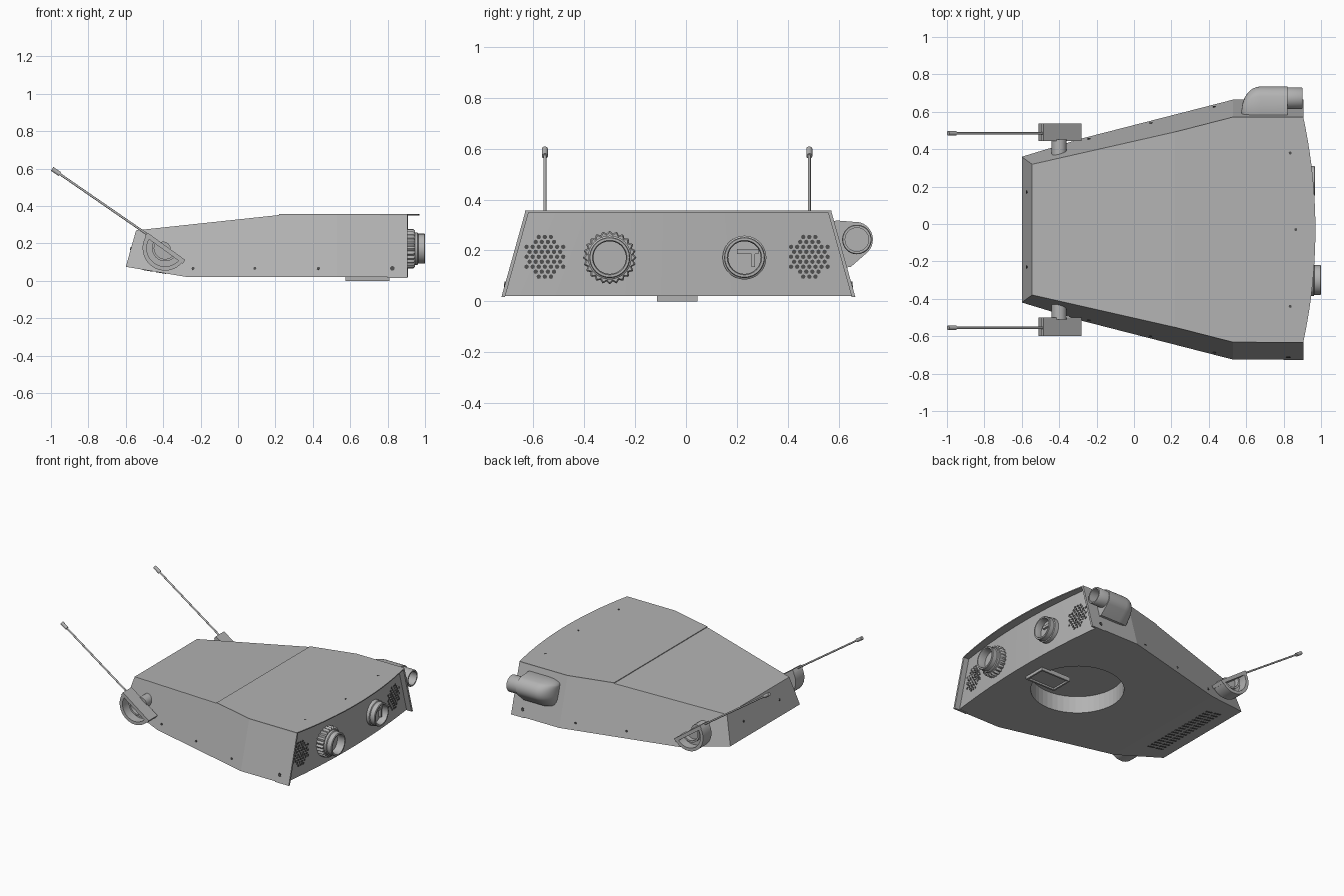
import bpy, bmesh, math
from mathutils import Vector

if "Cube" in bpy.data.objects:
    bpy.data.objects.remove(bpy.data.objects["Cube"])

MID = -0.03  # centre line of the body in y


def material(name, v):
    m = bpy.data.materials.new(name)
    m.use_nodes = True
    m.diffuse_color = (v, v, v, 1)
    m.node_tree.nodes["Principled BSDF"].inputs["Base Color"].default_value = (v, v, v, 1)
    return m


GREY = material("grey metal", 0.45)
DARK = material("dark opening", 0.08)


def finish(bm, name, mat=GREY, smooth=False):
    bmesh.ops.recalc_face_normals(bm, faces=bm.faces)
    me = bpy.data.meshes.new(name)
    bm.to_mesh(me)
    bm.free()
    ob = bpy.data.objects.new(name, me)
    bpy.context.collection.objects.link(ob)
    me.materials.append(mat)
    bpy.ops.object.select_all(action='DESELECT')
    ob.select_set(True)
    bpy.context.view_layer.objects.active = ob
    if smooth:
        bpy.ops.object.shade_smooth_by_angle(angle=math.radians(35))
    return ob


def prism(bm, points, offset):
    """Closed polygon extruded along an offset."""
    f = bm.faces.new([bm.verts.new(p) for p in points])
    new = bmesh.ops.extrude_face_region(bm, geom=[f])["geom"]
    bmesh.ops.translate(bm, vec=offset, verts=[g for g in new if isinstance(g, bmesh.types.BMVert)])


def rod(bm, p, q, r, n=24):
    p, q = Vector(p), Vector(q)
    d = q - p
    mat = d.to_track_quat('Z', 'Y').to_matrix().to_4x4()
    mat.translation = (p + q) / 2
    bmesh.ops.create_cone(bm, cap_ends=True, segments=n, radius1=r, radius2=r, depth=d.length, matrix=mat)


def box(bm, lo, hi):
    prism(bm, [(lo[0], lo[1], lo[2]), (hi[0], lo[1], lo[2]), (hi[0], hi[1], lo[2]), (lo[0], hi[1], lo[2])],
          (0, 0, hi[2] - lo[2]))


def revolve(bm, profile, y, z, n=48, wave=0):
    """Spin (radius, x) points around an axis along x; wave adds scallops."""
    rings = []
    for r, x in profile:
        ring = []
        for i in range(n):
            a = math.tau * i / n
            s = r + wave * math.cos(24 * a)
            ring.append(bm.verts.new((x, y + s * math.cos(a), z + s * math.sin(a))))
        rings.append(ring)
    for a, b in zip(rings, rings[1:]):
        for i in range(n):
            bm.faces.new((a[i], a[(i + 1) % n], b[(i + 1) % n], b[i]))
    bm.faces.new(rings[0])
    bm.faces.new(rings[-1])


def half(x, z):
    """Half width of the tapered body."""
    return 0.695 - max(0, 0.53 - x) * 0.2566 - 0.28 * (z - 0.02)


def bow(x, rise, z, steps=20):
    """Points of a bowed front edge, from right to left."""
    us = [2 * i / steps - 1 for i in range(steps + 1)]
    return [(x + rise * (1 - u * u), MID + u * half(x, z), z) for u in us]


# Body: convex wedge with a bowed front
bm = bmesh.new()
pts = bow(0.865, 0.045, 0.02) + bow(0.865, 0.045, 0.352)
for x, z in [(-0.545, 0.27), (-0.6, 0.075), (-0.27, 0.02), (0.53, 0.02), (0.53, 0.352), (0.22, 0.352)]:
    pts += [(x, MID + s * half(x, z), z) for s in (-1, 1)]
bmesh.ops.convex_hull(bm, input=[bm.verts.new(p) for p in pts])
bmesh.ops.dissolve_limit(bm, angle_limit=math.radians(1), verts=bm.verts, edges=bm.edges)
body = finish(bm, "body")

# Round recess in the underside
bm = bmesh.new()
rod(bm, (0.45, MID, -0.1), (0.45, MID, 0.14), 0.3, 48)
cutter = finish(bm, "recess_cutter")
cutter.hide_render = True
bpy.context.view_layer.objects.active = body
mod = body.modifiers.new("recess", 'BOOLEAN')
mod.object = cutter
mod.solver = 'EXACT'
bpy.ops.object.modifier_apply(modifier="recess")
bpy.data.objects.remove(cutter)

# Lid with bowed visor
bm = bmesh.new()
h = half(0.53, 0.352)
prism(bm, bow(0.905, 0.065, 0.35) + [(0.53, MID + h, 0.35), (0.22, MID + half(0.22, 0.352), 0.35),
      (0.22, MID - half(0.22, 0.352), 0.35), (0.53, MID - h, 0.35)], (0, 0, 0.007))
finish(bm, "lid")

# Side lips that frame the front
bm = bmesh.new()
for s in (-1, 1):
    prism(bm, [(x, MID + s * half(x, z), z) for x, z in [(0.8, 0.016), (0.906, 0.016), (0.906, 0.352), (0.8, 0.352)]],
          (0, -s * 0.014, 0))
finish(bm, "side_lips")

# Speaker grilles: hexagonal field of holes
bm = bmesh.new()
for cy in (-0.555, 0.485):
    for row in range(-4, 5):
        for col in range(-4, 5):
            y, z = (col + 0.5 * (row % 2)) * 0.024, row * 0.0195
            if math.hypot(y, z) < 0.083:
                u = (cy + y - MID) / half(0.865, 0.175 + z)
                x = 0.865 + 0.045 * (1 - u * u)
                rod(bm, (x - 0.004, cy + y, 0.175 + z), (x + 0.002, cy + y, 0.175 + z), 0.0088, 8)
finish(bm, "speaker_holes", DARK)

# Front lenses: open tubes, the right one with a scalloped ring
for name, y, end in (("right_lens", -0.3, 1.0), ("left_lens", 0.23, 0.968)):
    bm = bmesh.new()
    revolve(bm, [(0.086, 0.88), (0.086, end - 0.04), (0.08, end - 0.036), (0.08, end - 0.004), (0.077, end),
                 (0.068, end), (0.064, end - 0.012), (0.064, 0.92)], y, 0.172)
    finish(bm, name, smooth=True)
    bm = bmesh.new()
    box(bm, (0.915, y - 0.03, 0.187), (0.935, y + 0.055, 0.205))
    box(bm, (0.915, y + 0.028, 0.135), (0.94, y + 0.042, 0.2))
    finish(bm, name + "_shutter")
bm = bmesh.new()
revolve(bm, [(0.092, 0.885), (0.1, 0.895), (0.1, 0.938), (0.093, 0.945)], -0.3, 0.172, 144, 0.005)
finish(bm, "scalloped_ring", smooth=True)

# Side lamp: rounded housing on the left wall with a forward tube
bm = bmesh.new()
cy, cz, r = 0.665, 0.243, 0.07
outline = [(0.56, 0.305), (0.59, 0.318)]
outline += [(cy + r * math.cos(math.radians(a)), cz + r * math.sin(math.radians(a))) for a in range(75, -46, -12)]
outline += [(0.648, 0.135), (0.6, 0.13)]
rings = []
for i in range(9):
    t = i / 8 * math.pi / 2
    k = 0.12 + 0.88 * math.sin(t)
    x = 0.675 - 0.1 * math.cos(t)
    rings.append([bm.verts.new((x, 0.585 + (y - 0.585) * k, 0.225 + (z - 0.225) * (0.6 + 0.4 * k))) for y, z in outline])
rings.append([bm.verts.new((0.82, y, z)) for y, z in outline])
for a, b in zip(rings, rings[1:]):
    for i in range(len(a)):
        j = (i + 1) % len(a)
        bm.faces.new((a[i], a[j], b[j], b[i]))
bm.faces.new(rings[0])
bm.faces.new(rings[-1])
finish(bm, "side_lamp_housing", smooth=True)
bm = bmesh.new()
revolve(bm, [(0.058, 0.8), (0.058, 0.895), (0.055, 0.9), (0.046, 0.9), (0.046, 0.83)], 0.672, 0.243)
finish(bm, "side_lamp_tube", smooth=True)

# Rear pods: half-round cups on stubs, each with an antenna
along = Vector((-0.81, 0, 0.586))
down = Vector((-0.586, 0, -0.81))


def half_disc(c, r, flip=False):
    angles = [math.pi * i / 24 for i in range(25)]
    out = [c + along * r * math.cos(a) + down * r * math.sin(a) for a in angles]
    return out[::-1] if flip else out


for side, s, inner, outer, rod_y in (("right", -1, -0.5, -0.598, -0.555), ("left", 1, 0.443, 0.537, 0.485)):
    depth = outer - inner
    c = Vector((-0.39, inner, 0.175))
    bm = bmesh.new()
    prism(bm, half_disc(c, 0.12), (0, depth * 0.35, 0))
    prism(bm, half_disc(c, 0.12) + half_disc(c, 0.098, True), (0, depth, 0))
    prism(bm, half_disc(c, 0.07) + half_disc(c, 0.058, True), (0, depth * 0.7, 0))
    corners = [c + along * a + down * d for a, d in ((0.125, -0.012), (0.125, 0.012), (-0.125, 0.012), (-0.125, -0.012))]
    prism(bm, corners, (0, depth, 0))
    finish(bm, side + "_pod", smooth=True)
    bm = bmesh.new()
    rod(bm, (-0.4, MID + s * 0.36, 0.17), (-0.4, inner + s * 0.01, 0.17), 0.04)
    finish(bm, side + "_pod_stub", smooth=True)
    bm = bmesh.new()
    rod(bm, (-0.47, rod_y, 0.238), (-0.97, rod_y, 0.583), 0.006, 12)
    rod(bm, (-0.953, rod_y, 0.571), (-0.994, rod_y, 0.599), 0.012, 16)
    finish(bm, side + "_antenna", smooth=True)

# Underside latch: framed tray
bm = bmesh.new()
box(bm, (0.575, -0.115, 0.012), (0.81, 0.045, 0.03))
for y in (-0.115, 0.033):
    box(bm, (0.575, y, 0), (0.81, y + 0.012, 0.02))
for x in (0.575, 0.798):
    box(bm, (x, -0.115, 0), (x + 0.012, 0.045, 0.02))
finish(bm, "underside_latch")

# Vent slots on the sloping rear underside
bm = bmesh.new()
for i in range(18):
    y = MID - 0.29 + i * 0.0341
    for x in (-0.385, -0.455):
        p = [(x, 0), (x - 0.055, 0)]
        quad = [(px, y + w, 0.018 + (-0.27 - px) / 6) for px, w in ((x, -0.007), (x - 0.055, -0.007), (x - 0.055, 0.007), (x, 0.007))]
        prism(bm, quad, (0, 0, 0.006))
finish(bm, "vent_slots", DARK)

# Screws on walls, lid and back
bm = bmesh.new()
for s in (-1, 1):
    for x, r in ((-0.24, 0.008), (0.09, 0.008), (0.43, 0.008), (0.825, 0.012)):
        y = MID + s * half(x, 0.066)
        rod(bm, (x, y - s * 0.005, 0.066), (x, y + s * 0.003, 0.067), r, 12)
    rod(bm, (-0.57, MID + s * 0.2, 0.172), (-0.576, MID + s * 0.2, 0.174), 0.008, 12)
    rod(bm, (0.835, MID + s * 0.41, 0.354), (0.835, MID + s * 0.41, 0.358), 0.008, 12)
rod(bm, (0.865, MID, 0.354), (0.865, MID, 0.358), 0.008, 12)
finish(bm, "screws", DARK)
